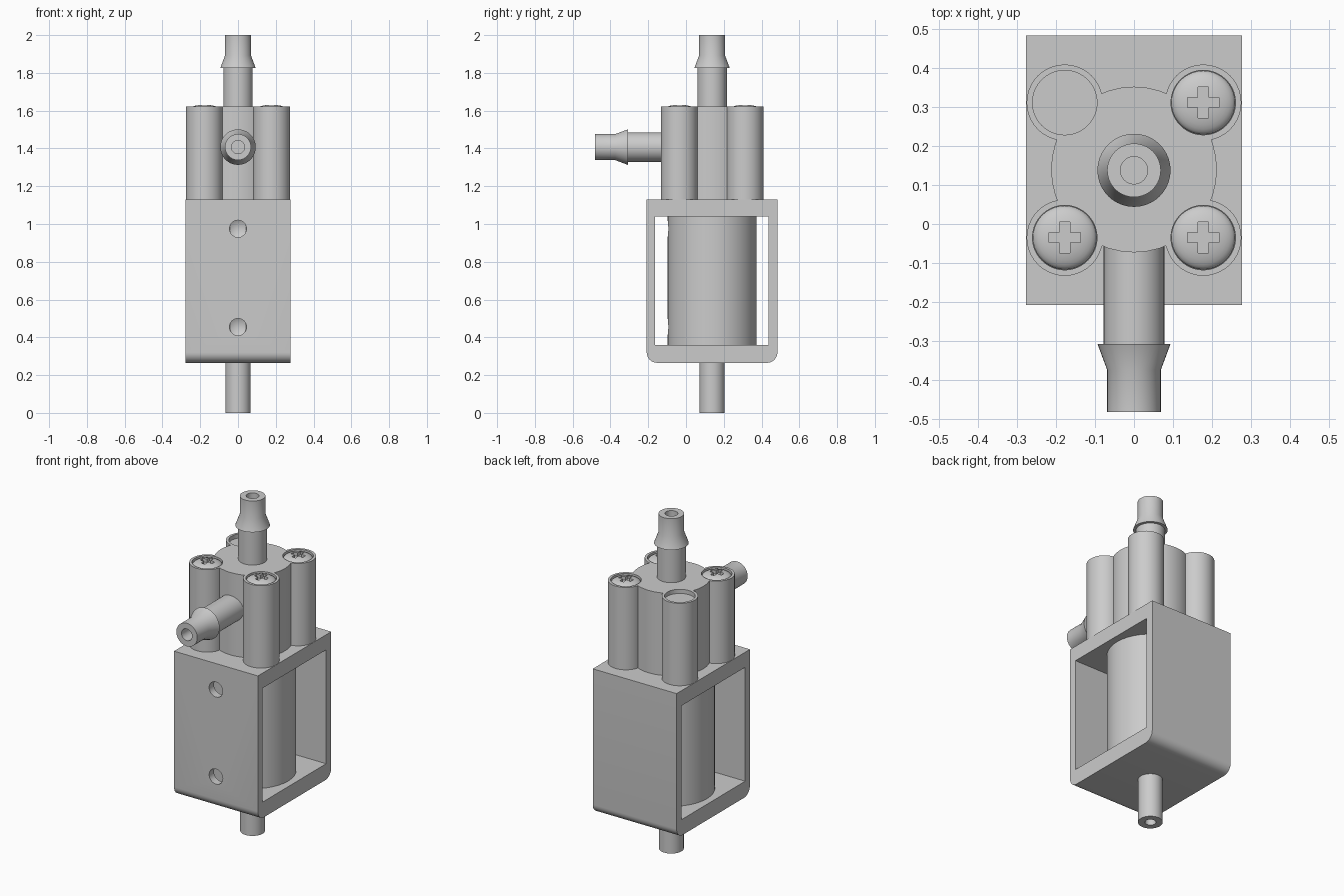
import bpy, bmesh, math
from mathutils import Matrix, Vector

if "Cube" in bpy.data.objects:
    bpy.data.objects.remove(bpy.data.objects["Cube"])

AXIS_Y = 0.138          # shared vertical axis of coil, body and tubes
SEG = 40


def finish(bm, name, smooth=True):
    bmesh.ops.recalc_face_normals(bm, faces=bm.faces)
    me = bpy.data.meshes.new(name)
    bm.to_mesh(me)
    bm.free()
    ob = bpy.data.objects.new(name, me)
    bpy.context.collection.objects.link(ob)
    if smooth:
        shade(ob)
    return ob


def shade(ob):
    bpy.ops.object.select_all(action='DESELECT')
    bpy.context.view_layer.objects.active = ob
    ob.select_set(True)
    bpy.ops.object.shade_smooth_by_angle(angle=math.radians(30))


def revolve(name, profile, loc, rot=None):
    """Spin (radius, height) points round z; the profile starts and ends on the axis."""
    bm = bmesh.new()
    verts = [bm.verts.new((r, 0, z)) for r, z in profile]
    edges = [bm.edges.new(p) for p in zip(verts, verts[1:])]
    bmesh.ops.spin(bm, geom=verts + edges, axis=(0, 0, 1), cent=(0, 0, 0),
                   angle=math.tau, steps=SEG, use_duplicate=False)
    bmesh.ops.remove_doubles(bm, verts=bm.verts, dist=1e-5)
    bm.transform(Matrix.Translation(loc) @ (rot or Matrix()))
    return finish(bm, name)


def cylinder(name, r, z0, z1, x, y):
    return revolve(name, [(0, z0), (r, z0), (r, z1), (0, z1)], (x, y, 0))


def box(name, lo, hi, round_bottom=0):
    bm = bmesh.new()
    bmesh.ops.create_cube(bm, size=1)
    lo, hi = Vector(lo), Vector(hi)
    bm.transform(Matrix.Translation((lo + hi) / 2) @ Matrix.Diagonal((*(hi - lo), 1)))
    if round_bottom:
        es = [e for e in bm.edges if all(abs(v.co.z - lo.z) < 1e-5 for v in e.verts)
              and abs(e.verts[0].co.x - e.verts[1].co.x) > 0.1]
        bmesh.ops.bevel(bm, geom=es, offset=round_bottom, segments=8,
                        profile=0.5, affect='EDGES')
    return finish(bm, name)


def combine(ob, other, op):
    m = ob.modifiers.new(op.lower(), 'BOOLEAN')
    m.operation, m.object, m.solver = op, other, 'EXACT'
    bpy.ops.object.select_all(action='DESELECT')
    bpy.context.view_layer.objects.active = ob
    ob.select_set(True)
    bpy.ops.object.modifier_apply(modifier=m.name)
    bpy.data.objects.remove(other)


FORWARD = Matrix.Rotation(math.pi / 2, 4, 'X')   # turns +z to -y

# bracket frame: rounded box with a window through the sides
frame = box("bracket_frame", (-0.277, -0.208, 0.265), (0.277, 0.484, 1.13), 0.055)
combine(frame, box("window_cutter", (-0.4, -0.163, 0.36), (0.4, 0.436, 1.04)), 'DIFFERENCE')

# solenoid coil
coil = cylinder("coil", 0.236, 0.355, 1.045, 0, AXIS_Y)

# drilled mounting holes in the front, marking the coil
for z in (0.975, 0.455):
    for part in (frame, coil):
        drill = revolve("drill_cutter", [(0, -0.07), (0.045, -0.095), (0.045, -0.3), (0, -0.3)],
                        (0, 0, z), Matrix.Rotation(-math.pi / 2, 4, 'X'))
        combine(part, drill, 'DIFFERENCE')

# valve body with four screw posts, recessed at the top
posts = [(sx * 0.178, y) for sx in (-1, 1) for y in (-0.035, 0.312)]
body = cylinder("valve_body", 0.213, 1.128, 1.622, 0, AXIS_Y + 0.002)
for x, y in posts:
    combine(body, cylinder("post", 0.098, 1.128, 1.622, x, y), 'UNION')
for x, y in posts:
    combine(body, cylinder("recess_cutter", 0.083, 1.597, 1.7, x, y), 'DIFFERENCE')
shade(body)
shade(frame)
shade(coil)

# domed cross-head screws in three of the posts
for x, y in posts:
    if x < 0 and y > 0:
        continue
    dome = [(0.082 * math.sin(a), 1.603 + 0.029 * math.cos(a))
            for a in (math.pi / 2 * i / 8 for i in range(9))]
    screw = revolve("screw_head", dome + [(0.082, 1.59), (0, 1.59)], (x, y, 0))
    slot = box("slot_cutter", (x - 0.04, y - 0.013, 1.61), (x + 0.04, y + 0.013, 1.7))
    combine(slot, box("slot_arm", (x - 0.013, y - 0.04, 1.61), (x + 0.013, y + 0.04, 1.7)), 'UNION')
    combine(screw, slot, 'DIFFERENCE')
    shade(screw)


def barb(name, length, start, bore, loc, rot=None):
    """Hose barb whose tip is `length` along its axis."""
    t = length
    revolve(name, [(0, start), (0.078, start), (0.078, t - 0.175), (0.094, t - 0.175),
                   (0.069, t - 0.108), (0.069, t), (0.035, t), (0.035, t - bore),
                   (0, t - bore)], loc, rot)


# top and front hose barbs
barb("top_hose_barb", 2.0, 1.6, 0.33, (0, AXIS_Y, 0))
barb("front_hose_barb", 0.483, 0.0, 0.36, (0, 0, 1.407), FORWARD)

# lower tube with bore
revolve("bottom_tube", [(0, 0.3), (0.067, 0.3), (0.067, 0), (0.03, 0), (0.03, 0.2), (0, 0.2)],
        (0, AXIS_Y, 0))
